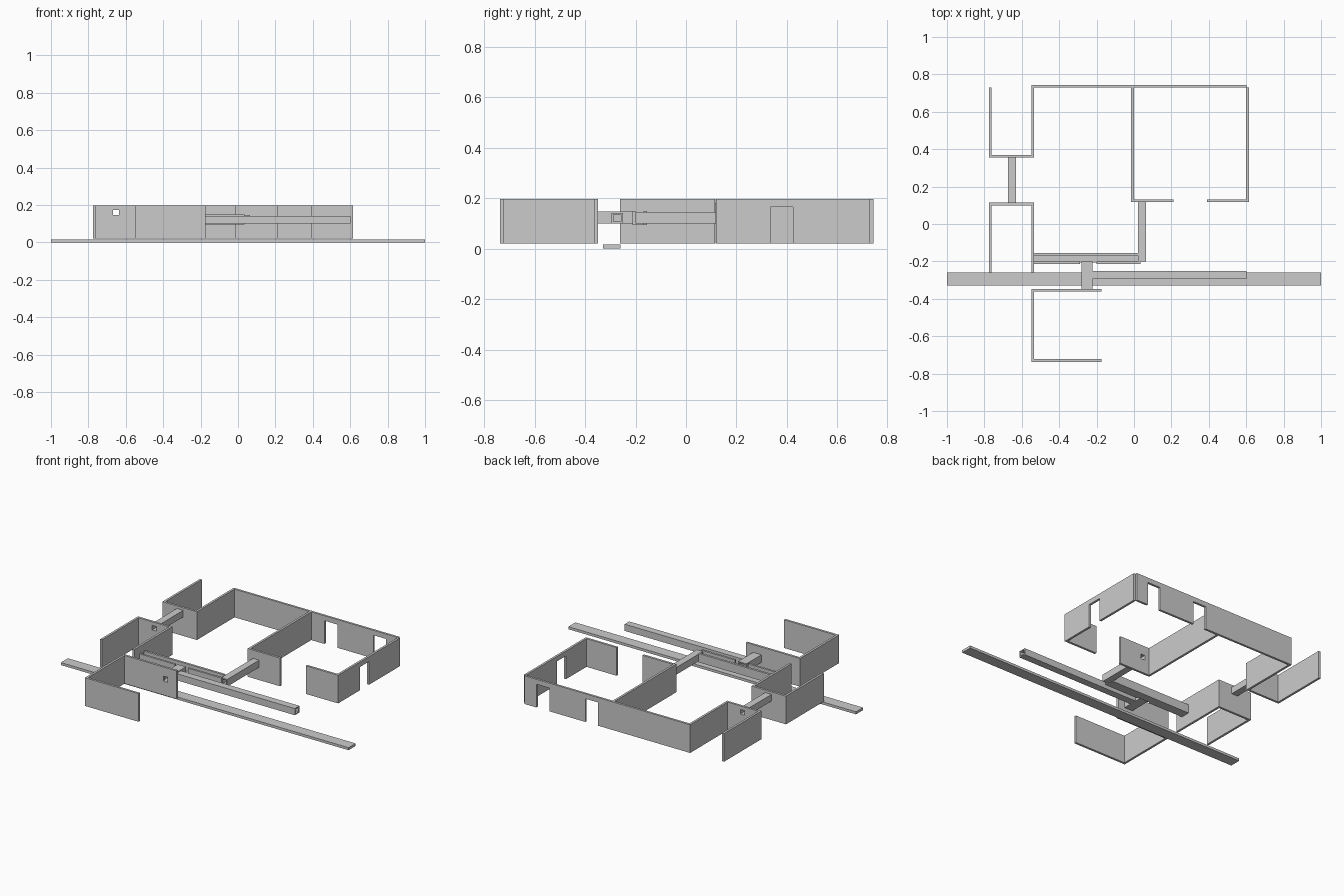
import bpy, bmesh

if "Cube" in bpy.data.objects:
    bpy.data.objects.remove(bpy.data.objects["Cube"])

Z0, Z1 = 0.02, 0.197      # wall foot and top
T = 0.014                 # wall thickness


def build(name, boxes):
    """One object made of axis-aligned boxes (x0, x1, y0, y1, z0, z1)."""
    bm = bmesh.new()
    for x0, x1, y0, y1, z0, z1 in boxes:
        v = [bm.verts.new((x, y, z)) for z in (z0, z1)
             for x, y in ((x0, y0), (x1, y0), (x1, y1), (x0, y1))]
        bm.faces.new(v[3::-1])
        bm.faces.new(v[4:])
        for i in range(4):
            j = (i + 1) % 4
            bm.faces.new((v[i], v[j], v[j + 4], v[i + 4]))
    me = bpy.data.meshes.new(name)
    bm.to_mesh(me)
    bm.free()
    ob = bpy.data.objects.new(name, me)
    bpy.context.collection.objects.link(ob)
    return ob


def wall(name, axis, a0, a1, c, openings=()):
    """Straight wall along axis, c = low edge of its thickness.
    openings: (from, to, low z, high z), sorted along the wall."""
    spans, pos = [], a0
    for o0, o1, lo, hi in openings:
        spans.append((pos, o0, Z0, Z1))
        if lo > Z0:
            spans.append((o0, o1, Z0, lo))
        spans.append((o0, o1, hi, Z1))
        pos = o1
    spans.append((pos, a1, Z0, Z1))
    if axis == 'x':
        return build(name, [(s, e, c, c + T, lo, hi) for s, e, lo, hi in spans])
    return build(name, [(c, c + T, s, e, lo, hi) for s, e, lo, hi in spans])


def duct(name, axis, a0, a1, c0, c1, z0, z1, t=0.007):
    """Hollow square duct along axis, open at both ends."""
    sec = [(c0, c1, z0, z0 + t), (c0, c1, z1 - t, z1),
           (c0, c0 + t, z0 + t, z1 - t), (c1 - t, c1, z0 + t, z1 - t)]
    if axis == 'x':
        return build(name, [(a0, a1, p, q, lo, hi) for p, q, lo, hi in sec])
    return build(name, [(p, q, a0, a1, lo, hi) for p, q, lo, hi in sec])


# base strip
build("base_strip", [(-1, 1, -0.33, -0.26, 0, 0.016)])

# large back rooms
DOOR = (Z0, 0.166)
wall("back_wall", 'x', -0.549, 0.602, 0.729,
     [(0.09, 0.18, *DOOR), (0.43, 0.52, *DOOR)])
wall("right_wall", 'y', 0.118, 0.729, 0.6, [(0.335, 0.425, *DOOR)])
wall("divider_wall", 'y', 0.118, 0.729, -0.015)
wall("room_front_wall_left", 'x', -0.001, 0.21, 0.117, [(0.03, 0.058, 0.107, 0.138)])
wall("room_front_wall_right", 'x', 0.39, 0.6, 0.117)

# left side rooms, joined by a duct
HOLE = (-0.667, -0.637, 0.146, 0.174)
wall("left_back_inner_wall", 'y', 0.356, 0.729, -0.549)
wall("left_back_cross_wall", 'x', -0.761, -0.549, 0.356, [HOLE])
wall("left_back_outer_wall", 'y', 0.356, 0.729, -0.775)
wall("left_mid_cross_wall", 'x', -0.761, -0.549, 0.1, [HOLE])
wall("left_mid_outer_wall", 'y', -0.262, 0.114, -0.775)
wall("left_mid_inner_wall", 'y', -0.262, 0.114, -0.549)
duct("left_duct", 'y', 0.114, 0.356, -0.674, -0.63, 0.139, 0.181)

# front room
wall("front_room_left_wall", 'y', -0.737, -0.348, -0.549)
wall("front_room_back_wall", 'x', -0.535, -0.175, -0.362, [(-0.266, -0.236, 0.108, 0.14)])
wall("front_room_front_wall", 'x', -0.535, -0.175, -0.737)

# duct from the divider room to the open channel
duct("room_duct", 'y', -0.2, 0.117, 0.022, 0.065, 0.1, 0.145)

# open channel with a gap for the junction
build("channel", [(-0.535, 0.035, -0.205, -0.168, 0.095, 0.105),
                  (-0.535, 0.022, -0.168, -0.154, 0.095, 0.15),
                  (-0.535, -0.29, -0.213, -0.2, 0.095, 0.15),
                  (-0.2, 0.035, -0.213, -0.2, 0.095, 0.15)])

# junction and long duct
duct("junction_duct", 'y', -0.348, -0.2, -0.28, -0.222, 0.1, 0.148)
duct("long_duct", 'x', -0.222, 0.602, -0.295, -0.25, 0.1, 0.142)
